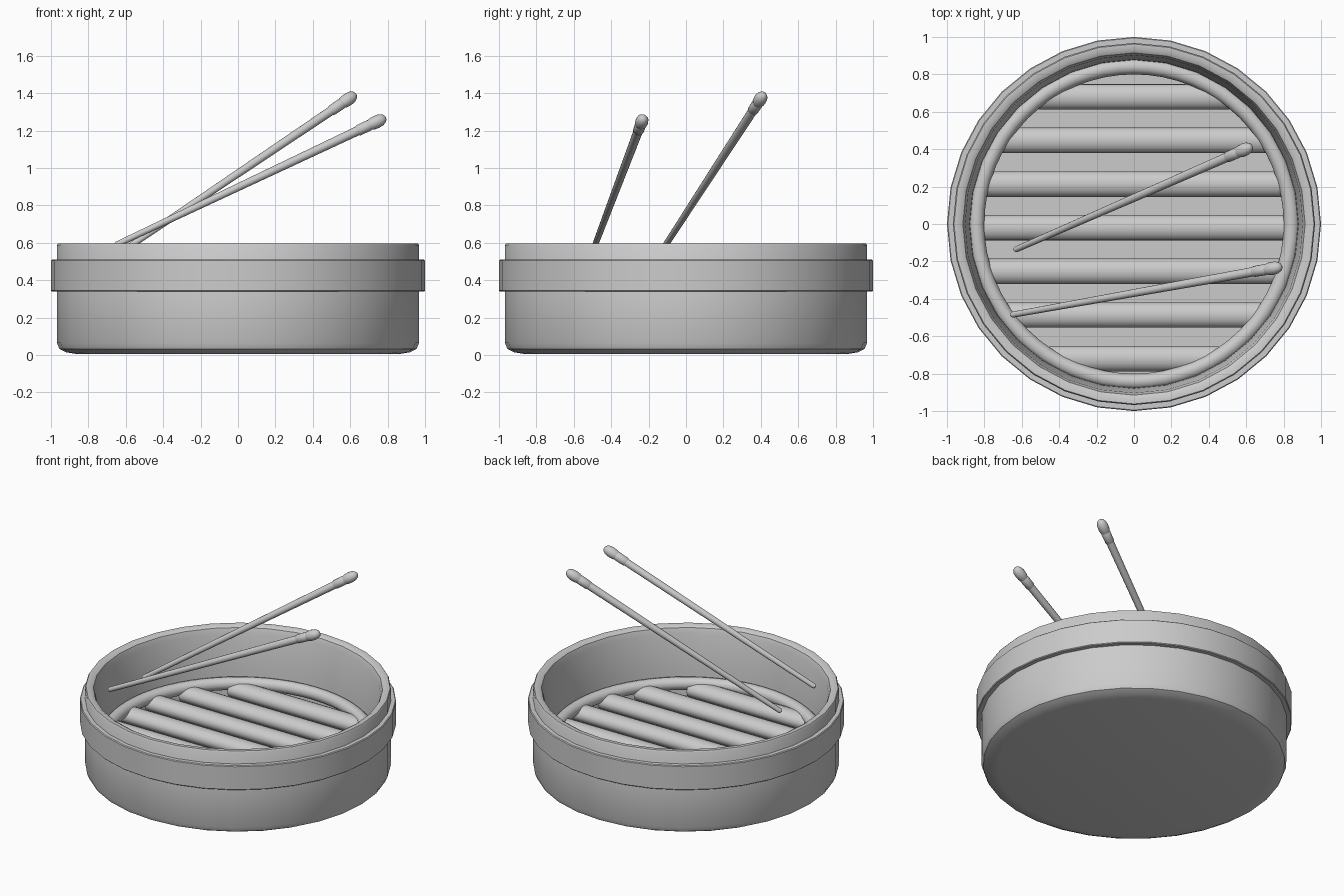
import bpy, math
from mathutils import Vector

if "Cube" in bpy.data.objects:
    bpy.data.objects.remove(bpy.data.objects["Cube"])


def lathe(name, profile, sides, closed=False, angle=35):
    """Spin (radius, z) points around z; radius 0 makes a pole."""
    verts, rows, faces = [], [], []
    for r, z in profile:
        if r == 0:
            rows.append([len(verts)] * sides)
            verts.append((0, 0, z))
        else:
            rows.append(list(range(len(verts), len(verts) + sides)))
            for i in range(sides):
                a = 2 * math.pi * i / sides
                verts.append((r * math.cos(a), r * math.sin(a), z))
    pairs = list(zip(rows, rows[1:]))
    if closed:
        pairs.append((rows[-1], rows[0]))
    for a, b in pairs:
        for i in range(sides):
            j = (i + 1) % sides
            quad = list(dict.fromkeys((a[i], a[j], b[j], b[i])))
            faces.append(quad)
    mesh = bpy.data.meshes.new(name)
    mesh.from_pydata(verts, [], faces)
    ob = bpy.data.objects.new(name, mesh)
    bpy.context.collection.objects.link(ob)
    bpy.ops.object.select_all(action='DESELECT')
    ob.select_set(True)
    bpy.context.view_layer.objects.active = ob
    bpy.ops.object.shade_smooth_by_angle(angle=math.radians(angle))
    return ob


# Basket shell: closed bottom, rounded foot, slightly tapered inner wall
lathe("basket_shell", [
    (0, 0.005), (0.86, 0.005), (0.92, 0.015), (0.955, 0.033), (0.968, 0.065),
    (0.968, 0.588), (0.962, 0.597), (0.935, 0.597), (0.915, 0.585),
    (0.903, 0.55), (0.88, 0.30), (0.87, 0.13), (0, 0.13)], 32)

# Band around the outside
lathe("outer_band", [(0.96, 0.34), (0.995, 0.34), (1.0, 0.345),
                     (1.0, 0.505), (0.995, 0.51), (0.96, 0.51)], 32, closed=True)

# Inner ring holding the slats
ring = [(0.842 + 0.042 * math.cos(2 * math.pi * i / 12),
         0.23 + 0.042 * math.sin(2 * math.pi * i / 12)) for i in range(12)]
lathe("inner_ring", ring, 64, closed=True, angle=60)

# Rounded slats running along x
for k in range(7):
    y = 0.68 - 0.2333 * k
    half = math.sqrt(0.85 ** 2 - y ** 2)
    slat = lathe(f"slat_{k + 1}", [(0, -half), (0.068, -half),
                                   (0.068, half), (0, half)], 20)
    slat.rotation_euler = (0, math.pi / 2, 0)
    slat.scale = (0.8, 1, 1)
    slat.location = (0, y, 0.19)


# Chopsticks: tapered shaft, collar and rounded cap
def chopstick(name, tip, end):
    tip, end = Vector(tip), Vector(end)
    d = end - tip
    n = d.length
    parts = {
        "shaft": [(0, 0), (0.011, 0.003), (0.016, 0.014), (0.025, n - 0.16), (0, n - 0.16)],
        "collar": [(0, n - 0.172), (0.024, n - 0.172), (0.029, n - 0.165),
                   (0.030, n - 0.10), (0.027, n - 0.092), (0, n - 0.092)],
        "cap": [(0, n - 0.102), (0.026, n - 0.102), (0.033, n - 0.08), (0.035, n - 0.055),
                (0.032, n - 0.028), (0.022, n - 0.009), (0.010, n - 0.001), (0, n)],
    }
    for part, profile in parts.items():
        ob = lathe(f"{name}_{part}", profile, 16, angle=45)
        ob.rotation_euler = d.to_track_quat('Z', 'Y').to_euler()
        ob.location = tip


chopstick("back_chopstick", (-0.64, -0.14, 0.54), (0.63, 0.415, 1.395))
chopstick("front_chopstick", (-0.66, -0.487, 0.585), (0.79, -0.228, 1.27))
